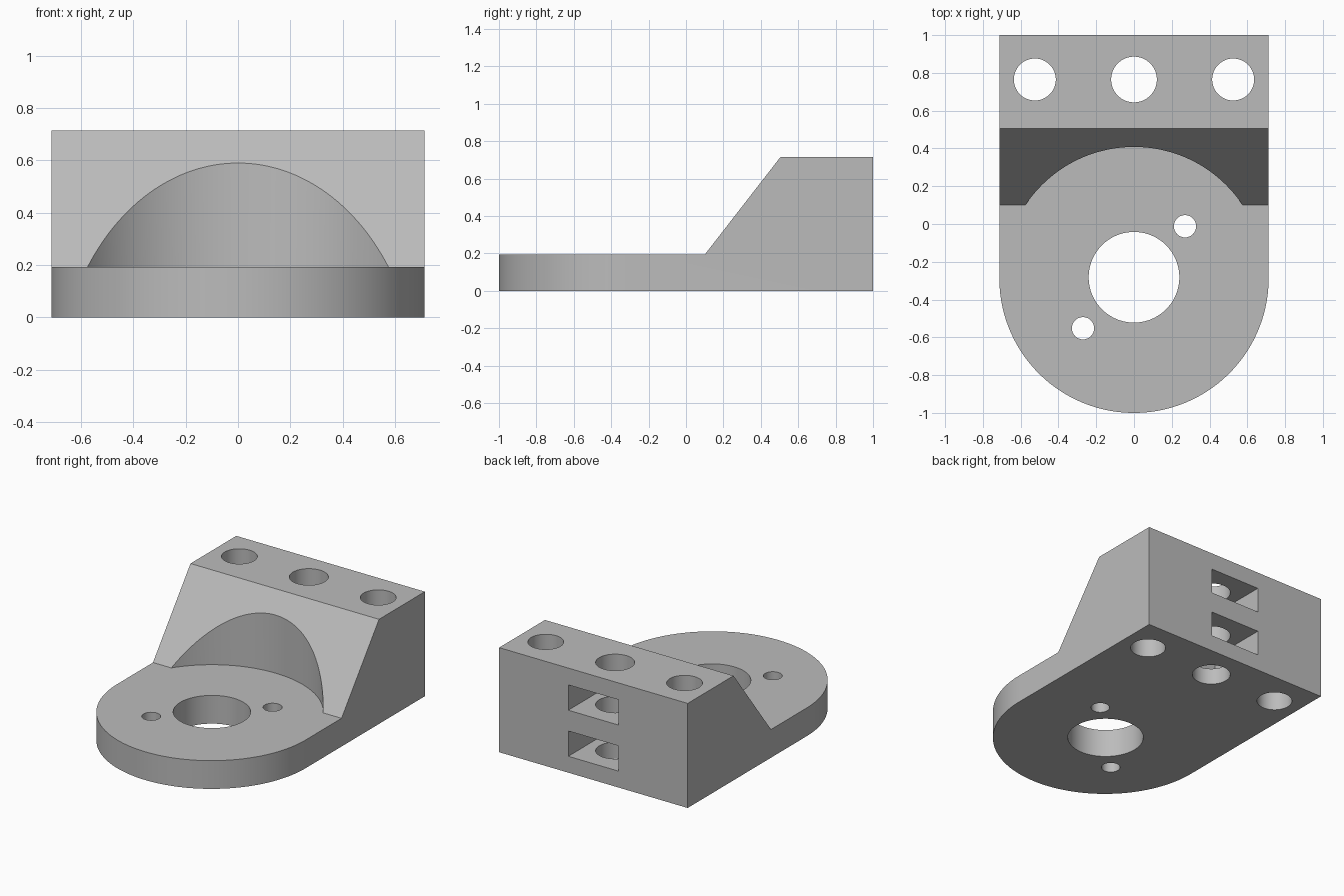
import bpy, bmesh, math
from mathutils import Vector

cube = bpy.data.objects.get("Cube")
if cube:
    bpy.data.objects.remove(cube, do_unlink=True)

HALF_W = 0.713      # half width, also the radius of the rounded end
HUB_Y = -0.287      # centre of the rounded end
PLATE_Z = 0.193     # plate thickness
TOP_Z = 0.715       # block height
BOLT_Y = 0.765      # row of bolt holes

grey = bpy.data.materials.new("light_grey")
grey.use_nodes = True
grey.diffuse_color = (0.5, 0.5, 0.5, 1)
grey.node_tree.nodes["Principled BSDF"].inputs["Base Color"].default_value = grey.diffuse_color


def prism(name, points, sweep):
    """Extrude a closed outline along the sweep vector."""
    bm = bmesh.new()
    face = bm.faces.new([bm.verts.new(p) for p in points])
    moved = bmesh.ops.extrude_face_region(bm, geom=[face])["geom"]
    bmesh.ops.translate(bm, vec=Vector(sweep),
                        verts=[g for g in moved if isinstance(g, bmesh.types.BMVert)])
    bmesh.ops.recalc_face_normals(bm, faces=bm.faces)
    mesh = bpy.data.meshes.new(name)
    bm.to_mesh(mesh)
    bm.free()
    mesh.materials.append(grey)
    obj = bpy.data.objects.new(name, mesh)
    bpy.context.collection.objects.link(obj)
    return obj


def arc(x, y, z, radius, start, end, steps):
    angles = [start + (end - start) * i / steps for i in range(steps + 1)]
    return [(x + radius * math.cos(a), y + radius * math.sin(a), z) for a in angles]


def cylinder(name, x, y, radius, bottom=-0.1, steps=96):
    ring = arc(x, y, bottom, radius, 0, math.tau, steps)[:-1]
    return prism(name, ring, (0, 0, 1 - bottom))


def combine(target, tool, operation):
    tool.hide_render = True
    mod = target.modifiers.new(tool.name, 'BOOLEAN')
    mod.operation, mod.solver, mod.object = operation, 'EXACT', tool
    bpy.context.view_layer.objects.active = target
    bpy.ops.object.modifier_apply(modifier=mod.name)
    bpy.data.objects.remove(tool, do_unlink=True)


# Body: side profile swept across, trimmed to the rounded plan outline
profile = [(-1.2, 0), (1, 0), (1, TOP_Z), (0.505, TOP_Z), (0.1, PLATE_Z), (-1.2, PLATE_Z)]
body = prism("mounting_bracket", [(-1, y, z) for y, z in profile], (2, 0, 0))
outline = arc(0, HUB_Y, -0.1, HALF_W, math.pi, math.tau, 96)
outline += [(HALF_W, 1.2, -0.1), (-HALF_W, 1.2, -0.1)]
combine(body, prism("plan_outline", outline, (0, 0, 1)), 'INTERSECT')

# Round recess in the sloped face, above the plate
combine(body, cylinder("recess_cutter", 0, HUB_Y + 0.005, 0.69, PLATE_Z, 192), 'DIFFERENCE')

# Shaft hole and two small screw holes
combine(body, cylinder("shaft_hole", 0, HUB_Y + 0.005, 0.24), 'DIFFERENCE')
for side in (-1, 1):
    combine(body, cylinder("screw_hole", 0.27 * side, HUB_Y + 0.005 + 0.27 * side, 0.059, steps=48),
            'DIFFERENCE')

# Bolt holes through the block
for x, radius in ((-0.525, 0.111), (0, 0.121), (0.525, 0.111)):
    combine(body, cylinder("bolt_hole", x, BOLT_Y, radius), 'DIFFERENCE')

# Nut slots in the back, meeting the middle bolt hole
for bottom in (0.112, 0.427):
    slot = [(x, y, bottom) for x, y in ((-0.19, 0.575), (0.19, 0.575), (0.19, 1.2), (-0.19, 1.2))]
    combine(body, prism("nut_slot", slot, (0, 0, 0.173)), 'DIFFERENCE')

bpy.ops.object.select_all(action='DESELECT')
body.select_set(True)
bpy.context.view_layer.objects.active = body
bpy.ops.object.shade_smooth_by_angle(angle=math.radians(30))
